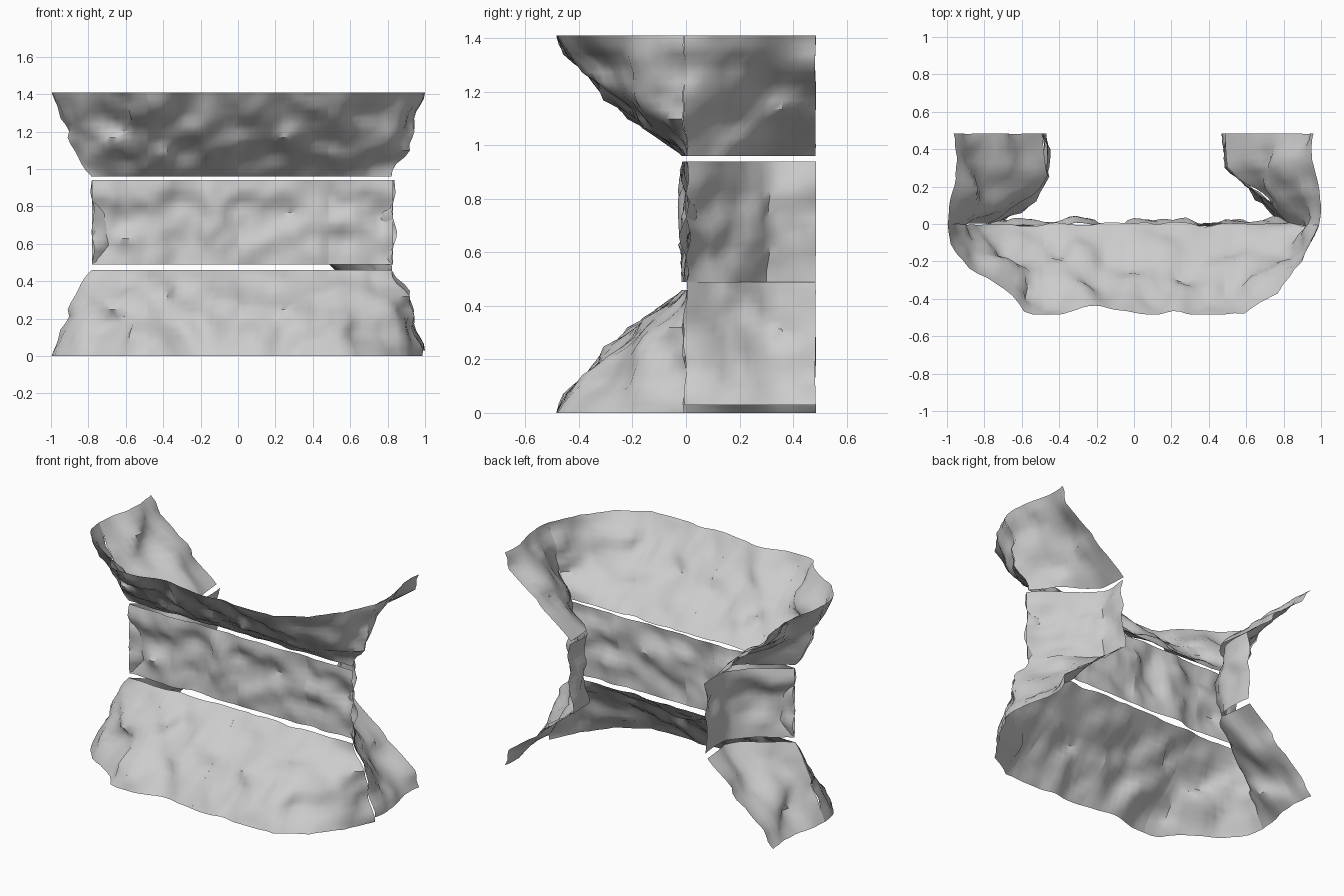
import bpy, bmesh, math
from mathutils import Vector, noise

if "Cube" in bpy.data.objects:
    bpy.data.objects.remove(bpy.data.objects["Cube"])

# Arc-length sampling of a short 2D polyline
def along(path, s):
    pts = [Vector(p) for p in path]
    lens = [(b - a).length for a, b in zip(pts, pts[1:])]
    d = s * sum(lens)
    for a, b, l in zip(pts, pts[1:], lens):
        if d <= l + 1e-6:
            return a.lerp(b, d / l)
        d -= l
    return pts[-1]

# Rugged single-skin rock panel stretched between a foot path and a waist path
def rock_panel(name, outer, inner, z_outer, z_inner, seed, amp, bulge=0.0, cols=14, rows=13):
    bm = bmesh.new()
    grid = []
    for i in range(cols + 1):
        s = i / cols
        o, n = along(outer, s), along(inner, s)
        ahead = along(outer, min(1, s + .12)) - along(outer, max(0, s - .12))
        out = Vector((ahead.y, -ahead.x)).normalized()
        col = []
        for j in range(rows + 1):
            t = j / rows
            z = z_outer + (z_inner - z_outer) * t
            p = o.lerp(n, t - bulge * math.sin(math.pi * t))
            # mirrored tiers share one noise height so they match like flipped tiles
            q = Vector((p.x, p.y, t * .45))
            rough = (noise.noise(q * 6 + Vector((seed * 3.7, 0, 0)))
                     + .45 * noise.noise(q * 14 + Vector((0, seed * 2.3, 0))))
            # steep but smooth ledges give the stepped outline
            ledge = .5 * math.tanh(5 * noise.noise(q * 5 + Vector((0, 0, seed * 5.1))))
            fade = .4 + .6 * min(1, 4 * t, 4 * (1 - t))
            p = p + out * amp * fade * (rough + ledge)
            x = max(-1, min(1, p.x))
            y = max(-.485, min(.485, p.y))
            # tile joints stay in flat planes across the front
            if abs(o.x) < .49 and o.y < -.4 and s in (0, 1):
                x = o.x
            col.append(bm.verts.new((x, y, z)))
        grid.append(col)
    for i in range(cols):
        for j in range(rows):
            a, b, c, d = grid[i][j], grid[i + 1][j], grid[i + 1][j + 1], grid[i][j + 1]
            # orient outward on both tapering and flaring tiers
            bm.faces.new((a, b, c, d) if z_inner > z_outer else (d, c, b, a))
    mesh = bpy.data.meshes.new(name)
    bm.to_mesh(mesh)
    bm.free()
    ob = bpy.data.objects.new(name, mesh)
    bpy.context.collection.objects.link(ob)
    bpy.ops.object.select_all(action='DESELECT')
    ob.select_set(True)
    bpy.context.view_layer.objects.active = ob
    bpy.ops.object.shade_smooth_by_angle(angle=math.radians(40))

# Plan outlines, left to right around the cliff: (foot or rim, waist)
tiles = {
    "left_arm": ([(-.97, .485), (-.94, .33), (-.96, .18), (-1, 0)],
                 [(-.48, .485), (-.46, .27), (-.56, .14), (-.78, 0)]),
    "left_corner": ([(-1, 0), (-.96, -.13), (-.9, -.23), (-.8, -.29), (-.68, -.37),
                     (-.58, -.48), (-.485, -.48)],
                    [(-.78, 0), (-.485, 0)]),
    "front_left": ([(-.485, -.48), (-.4, -.47), (-.2, -.44), (0, -.48)],
                   [(-.485, 0), (0, 0)]),
    "front_right": ([(0, -.48), (.2, -.47), (.485, -.485)],
                    [(0, 0), (.485, 0)]),
    "right_corner": ([(.485, -.485), (.6, -.485), (.78, -.34), (.89, -.2), (.97, 0)],
                     [(.485, 0), (.83, 0)]),
    "right_arm": ([(.97, 0), (1, .1), (.96, .28), (.97, .485)],
                  [(.83, 0), (.73, .12), (.58, .22), (.485, .31), (.48, .485)]),
}

# Three tiers: sloping base, upright wall, overhanging top
for label, (rim, waist) in tiles.items():
    lift = .03 if label == "right_arm" else 0
    bulge = .05 if label.endswith("arm") else .08
    rock_panel("base_" + label, rim, waist, lift, .46 + lift, 5, .05, bulge)
    rock_panel("wall_" + label, waist, waist, .49, .94, 12, .04)
    rock_panel("overhang_" + label, rim, waist, 1.41, .96, 5, .05, bulge)
